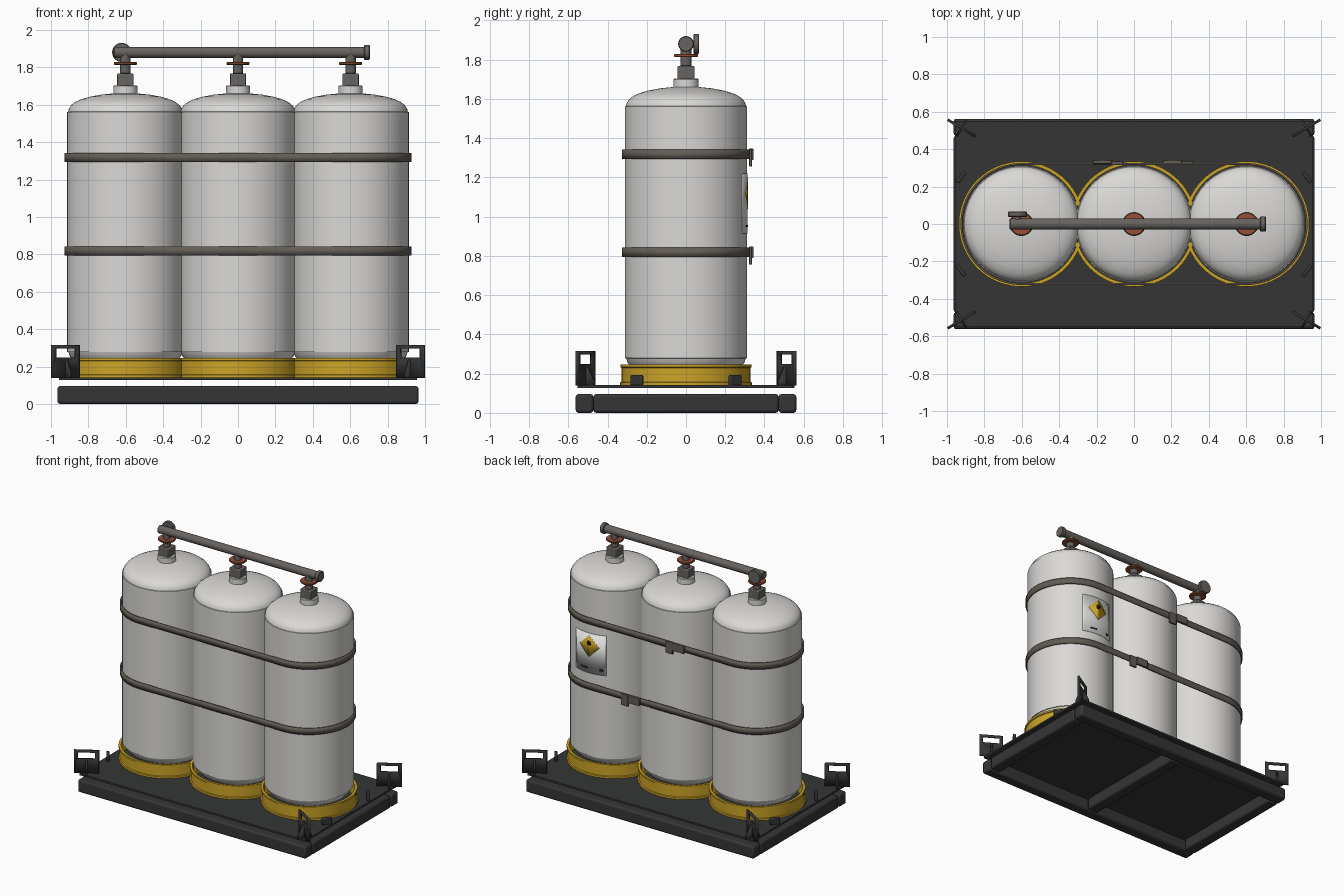
import bpy, bmesh, math
from mathutils import Matrix, Vector

if "Cube" in bpy.data.objects:
    bpy.data.objects.remove(bpy.data.objects["Cube"])


def material(name, rgb):
    m = bpy.data.materials.new(name)
    m.diffuse_color = (*rgb, 1)
    m.use_nodes = True
    m.node_tree.nodes["Principled BSDF"].inputs["Base Color"].default_value = m.diffuse_color
    return m


WHITE = material("tank white", (0.70, 0.69, 0.67))
LABEL = material("label white", (0.76, 0.76, 0.75))
YELLOW = material("safety yellow", (0.60, 0.37, 0.02))
DARK = material("frame charcoal", (0.035, 0.036, 0.037))
STRAP = material("strap brown grey", (0.125, 0.108, 0.092))
STEEL = material("pipe grey", (0.135, 0.125, 0.115))
COPPER = material("copper red", (0.30, 0.085, 0.04))
BLACK = material("marking black", (0.01, 0.01, 0.01))


def finish(name, bm, mat, bevel=0.0, solid=0.0, matrix=None):
    bmesh.ops.remove_doubles(bm, verts=bm.verts, dist=1e-5)
    bmesh.ops.recalc_face_normals(bm, faces=bm.faces)
    me = bpy.data.meshes.new(name)
    bm.to_mesh(me)
    bm.free()
    me.materials.append(mat)
    ob = bpy.data.objects.new(name, me)
    bpy.context.collection.objects.link(ob)
    if matrix:
        ob.matrix_world = matrix
    if solid:
        s = ob.modifiers.new("solid", "SOLIDIFY")
        s.thickness, s.offset = solid, 0
    if bevel:
        b = ob.modifiers.new("bevel", "BEVEL")
        b.width, b.segments, b.limit_method = bevel, 2, "ANGLE"
    bpy.ops.object.select_all(action="DESELECT")
    ob.select_set(True)
    bpy.context.view_layer.objects.active = ob
    bpy.ops.object.shade_smooth_by_angle(angle=math.radians(30))
    return ob


def box(name, lo, hi, mat, bevel=0.0, matrix=None):
    lo, hi = Vector(lo), Vector(hi)
    bm = bmesh.new()
    bmesh.ops.create_cube(bm, size=1, matrix=Matrix.Translation((lo + hi) / 2)
                          @ Matrix.Diagonal((*(hi - lo), 1)))
    return finish(name, bm, mat, bevel, matrix=matrix)


def lathe(name, profile, mat, matrix=None, n=64, closed=False):
    """Revolve (radius, height) points around the local z axis."""
    bm = bmesh.new()
    rings = [[bm.verts.new((r * math.cos(2 * math.pi * i / n), r * math.sin(2 * math.pi * i / n), z))
              for i in range(n)] for r, z in profile]
    pairs = list(zip(rings, rings[1:])) + ([(rings[-1], rings[0])] if closed else [])
    for a, b in pairs:
        for i in range(n):
            j = (i + 1) % n
            bm.faces.new((a[i], a[j], b[j], b[i]))
    bmesh.ops.remove_doubles(bm, verts=bm.verts, dist=1e-5)
    return finish(name, bm, mat, matrix=matrix)


def rod(name, start, end, r, mat, n=32):
    start, end = Vector(start), Vector(end)
    d = end - start
    L, c = d.length, min(0.004, r * 0.2)
    m = Matrix.Translation(start) @ d.to_track_quat("Z", "Y").to_matrix().to_4x4()
    return lathe(name, [(0, 0), (r - c, 0), (r, c), (r, L - c), (r - c, L), (0, L)], mat, m, n)


PITCH, R = 0.602, 0.311

# Skid frame and deck
for s, side in ((-1, "front"), (1, "back")):
    box(f"{side}_frame_tube", (-0.965, s * 0.517 - 0.045, 0), (0.965, s * 0.517 + 0.045, 0.096), DARK, 0.014)
for x, side in ((-0.92, "left"), (0, "middle"), (0.92, "right")):
    box(f"{side}_frame_tube", (x - 0.045, -0.472, 0), (x + 0.045, 0.472, 0.096), DARK, 0.014)
box("deck_plate", (-0.957, -0.552, 0.128), (0.957, 0.552, 0.142), DARK)

# Corner lifting lugs with gussets, and small chocks beside the end tanks
for sx in (-1, 1):
    for sy in (-1, 1):
        turn = Matrix.Translation((sx * 0.922, sy * 0.513, 0)) @ Matrix.Rotation(
            math.atan2(sy * 0.045, sx * 0.075), 4, "Z")
        bm = bmesh.new()
        loops = [[bm.verts.new((x, 0, z)) for x, z in ((-w, a), (w, a), (w, b), (-w, b))]
                 for w, a, b in ((0.087, 0.14, 0.315), (0.06, 0.25, 0.298))]
        for i in range(4):
            j = (i + 1) % 4
            bm.faces.new((loops[0][i], loops[0][j], loops[1][j], loops[1][i]))
        finish("lifting_lug", bm, DARK, solid=0.014, matrix=turn)
        bm = bmesh.new()
        bm.faces.new([bm.verts.new((0, y, z)) for y, z in
                      ((-0.05, 0.14), (0.05, 0.14), (0.05, 0.16), (0.012, 0.24), (-0.012, 0.24), (-0.05, 0.16))])
        finish("lug_gusset", bm, DARK, solid=0.012, matrix=turn)
        a = math.atan2(sy * 0.25, sx * 0.322)
        box("deck_chock", (-0.011, -0.036, 0.14), (0.011, 0.036, 0.192), DARK, 0.006,
            Matrix.Translation((sx * 0.925, sy * 0.25, 0)) @ Matrix.Rotation(a, 4, "Z"))

# Tanks with base rings, collars, valves and hand wheels
tank = [(0, 0.165), (0.12, 0.172), (0.21, 0.195), (0.27, 0.225), (0.297, 0.255), (0.305, 0.278), (R, 0.279),
        (R, 1.562), (0.306, 1.563), (0.302, 1.58), (0.29, 1.598), (0.268, 1.615), (0.235, 1.63),
        (0.19, 1.643), (0.13, 1.654), (0.07, 1.66), (0, 1.663)]
ring = [(0.317, 0.142), (0.336, 0.142), (0.336, 0.155), (0.328, 0.158), (0.328, 0.23),
        (0.335, 0.233), (0.335, 0.246), (0.317, 0.246)]
for x in (-PITCH, 0, PITCH):
    at = Matrix.Translation((x, 0, 0))
    lathe("tank", tank, WHITE, at)
    lathe("base_ring", ring, YELLOW, at, closed=True)
    rod("neck_collar", (x, 0, 1.65), (x, 0, 1.703), 0.064, WHITE)
    box("valve_block", (x - 0.044, -0.044, 1.70), (x + 0.044, 0.044, 1.767), STEEL, 0.005)
    rod("valve_stem", (x, 0, 1.765), (x, 0, 1.87), 0.028, STEEL)
    rod("hand_wheel", (x, 0, 1.813), (x, 0, 1.829), 0.062, COPPER)

# Manifold pipe with end cap and gauge
rod("manifold_pipe", (-0.665, 0, 1.88), (0.69, 0, 1.88), 0.030, STEEL)
rod("pipe_end_cap", (0.674, 0, 1.88), (0.705, 0, 1.88), 0.040, STEEL)
rod("gauge_stub", (-0.622, 0, 1.88), (-0.622, 0.045, 1.88), 0.018, STEEL)
rod("gauge_disc", (-0.622, 0.038, 1.88), (-0.622, 0.067, 1.88), 0.051, STEEL)

# Straps wrapped round all three tanks, with buckle and hanging tail at the back
for z, bx in ((1.318, -0.17), (0.818, 0.205)):
    path = [(s * (PITCH + 0.321 * math.cos(t)), s * 0.321 * math.sin(t))
            for s in (1, -1) for t in (math.pi * (i / 32 - 0.5) for i in range(33))]
    bm = bmesh.new()
    low, high = ([bm.verts.new((x, y, z + dz)) for x, y in path] for dz in (-0.024, 0.024))
    for i in range(len(path)):
        j = (i + 1) % len(path)
        bm.faces.new((low[i], low[j], high[j], high[i]))
    finish("strap", bm, STRAP, solid=0.010)
    box("strap_buckle", (bx - 0.05, 0.322, z - 0.03), (bx + 0.05, 0.343, z + 0.03), STRAP, 0.004)
    box("strap_tail", (bx + 0.05, 0.322, z - 0.063), (bx + 0.11, 0.336, z + 0.026), STRAP, 0.003)


def curved_plate(name, half_width, half_height, u0, z0, r, mat, n=12):
    """Thin plate bent round the back of the right tank; half_height is a function of u."""
    bm = bmesh.new()
    cols = []
    for i in range(n + 1):
        u = half_width * (2 * i / n - 1)
        a, h = (u + u0) / R, max(half_height(u), 0)
        cols.append([bm.verts.new((PITCH + r * math.sin(a), r * math.cos(a), z0 + v)) for v in (-h, h)])
    for (a, b), (c, d) in zip(cols, cols[1:]):
        bm.faces.new((a, c, d, b))
    finish(name, bm, mat, solid=0.002)


# Warning label with diamond and small marks
curved_plate("label_panel", 0.13, lambda u: 0.152, 0, 1.067, 0.3125, LABEL, 16)
curved_plate("warning_diamond", 0.082, lambda u: 0.082 - abs(u), 0, 1.12, 0.3140, YELLOW)
curved_plate("diamond_spot", 0.018, lambda u: math.sqrt(max(0.018 ** 2 - u * u, 0)), 0, 1.145, 0.3152, BLACK)
curved_plate("label_mark", 0.028, lambda u: 0.005, 0.04, 0.952, 0.3140, BLACK, 4)
curved_plate("label_mark", 0.012, lambda u: 0.008, -0.095, 0.952, 0.3140, BLACK, 4)
